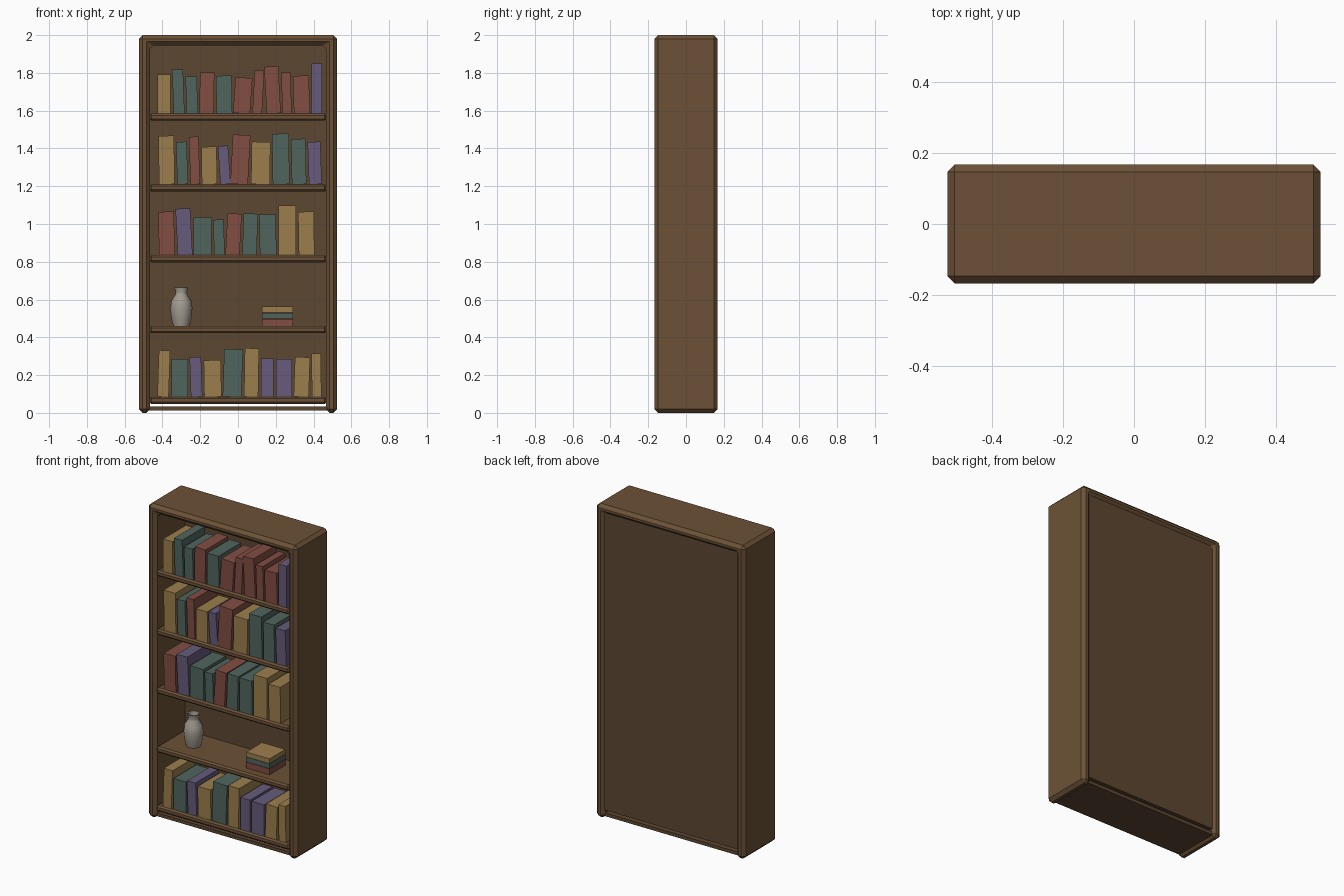
import bpy, bmesh
from math import radians, sin, cos, pi

if "Cube" in bpy.data.objects:
    bpy.data.objects.remove(bpy.data.objects["Cube"])


def material(name, rgb):
    m = bpy.data.materials.new(name)
    m.diffuse_color = (*rgb, 1)
    m.use_nodes = True
    m.node_tree.nodes["Principled BSDF"].inputs["Base Color"].default_value = m.diffuse_color
    return m


WOOD = material("wood", (0.15, 0.083, 0.038))
DARK = material("dark_wood", (0.11, 0.063, 0.032))
CLAY = material("clay", (0.36, 0.33, 0.28))
COVERS = {
    "Y": material("ochre_cover", (0.33, 0.21, 0.075)),
    "R": material("red_cover", (0.22, 0.075, 0.055)),
    "G": material("green_cover", (0.08, 0.13, 0.11)),
    "P": material("purple_cover", (0.135, 0.105, 0.2)),
}


def add_object(name, bm, mat, bevel=0):
    bmesh.ops.recalc_face_normals(bm, faces=bm.faces)
    mesh = bpy.data.meshes.new(name)
    bm.to_mesh(mesh)
    bm.free()
    ob = bpy.data.objects.new(name, mesh)
    bpy.context.collection.objects.link(ob)
    mesh.materials.append(mat)
    if bevel:
        mod = ob.modifiers.new("chamfer", "BEVEL")
        mod.width, mod.segments = bevel, 1
    return ob


def box(name, x, y, z, mat, bevel=0):
    """Box from (low, high) ranges, origin at its centre."""
    bm = bmesh.new()
    bmesh.ops.create_cube(bm, size=1)
    bmesh.ops.scale(bm, vec=(x[1] - x[0], y[1] - y[0], z[1] - z[0]), verts=bm.verts)
    ob = add_object(name, bm, mat, bevel)
    ob.location = (sum(x) / 2, sum(y) / 2, sum(z) / 2)
    return ob


# Outer frame: sides and top as one arch-shaped outline pulled through the depth
W, INNER, DEPTH = 0.525, 0.465, 0.167
outline = [(-W, 0), (-W, 2), (W, 2), (W, 0),
           (INNER, 0), (INNER, 1.945), (-INNER, 1.945), (-INNER, 0)]
bm = bmesh.new()
face = bm.faces.new([bm.verts.new((x, -DEPTH, z)) for x, z in outline])
pulled = bmesh.ops.extrude_face_region(bm, geom=[face], use_keep_orig=True)
bmesh.ops.translate(bm, vec=(0, 2 * DEPTH, 0),
                    verts=[v for v in pulled["geom"] if isinstance(v, bmesh.types.BMVert)])
add_object("frame", bm, WOOD, 0.02)

# Back panel and thin floor board
box("back_panel", (-0.47, 0.47), (0.13, 0.152), (0.052, 1.96), DARK)
box("floor_board", (-0.47, 0.47), (-0.15, 0.15), (0.013, 0.034), DARK)

# Shelves
SHELF_TOPS = [0.085 + 0.375 * i for i in range(5)]
for top in SHELF_TOPS:
    box("shelf", (-0.468, 0.468), (-0.158, 0.135), (top - 0.038, top), WOOD, 0.01)


# Book rows: left edges (plus the row end), heights, and lean in degrees
def book_row(base, colours, edges, heights, leans):
    for i, c in enumerate(colours):
        x = (edges[i], edges[i + 1] - 0.012)
        book = box("book", x, (-0.148, 0.08), (base, base + heights[i]), COVERS[c])
        book.rotation_euler.y = radians(leans[i])


book_row(SHELF_TOPS[4], "YGGRGRRRRRP",
         [-.425, -.345, -.275, -.203, -.115, -.02, .082, .145, .232, .293, .39, .457],
         [.207, .233, .196, .217, .2, .19, .228, .249, .217, .2, .265],
         [0, -2, -2, 1, -1, 4, 3, -3, -2, -2, 0])
book_row(SHELF_TOPS[3], "YGRYPRYGGP",
         [-.42, -.325, -.256, -.193, -.1, -.034, .071, .182, .283, .372, .452],
         [.257, .225, .252, .199, .204, .262, .225, .268, .241, .225],
         [-1, -2, -2, -1, -4, 3, 1, -1, -1, -2])
book_row(SHELF_TOPS[2], "RPGGRGGYY",
         [-.42, -.325, -.235, -.129, -.061, .026, .114, .214, .32, .415],
         [.23, .247, .199, .188, .22, .22, .215, .262, .23],
         [-1, -3, 0, -2, 3, 2, -1, 0, -1])
book_row(SHELF_TOPS[0], "YGPYGYPPYY",
         [-.423, -.351, -.253, -.18, -.077, .034, .121, .2, .298, .39, .452],
         [.246, .199, .21, .194, .252, .257, .204, .2, .21, .23],
         [2, 0, -2, -1, 2, 1, 0, 0, 2, -1])

# Flat stack of three books
for i, c in enumerate("RGY"):
    z = SHELF_TOPS[1] + 0.008 + i * 0.032
    box("stacked_book", (0.128, 0.292), (-0.1, 0.06), (z - (0.008 if i == 0 else 0), z + 0.03), COVERS[c])

# Vase: turned profile with a hollow neck
SIDES = 14
profile = [(0.043, 0), (0.053, 0.04), (0.059, 0.095), (0.052, 0.135), (0.033, 0.165),
           (0.03, 0.178), (0.037, 0.205), (0.03, 0.205), (0.024, 0.17)]
bm = bmesh.new()
rings = [[bm.verts.new((r * cos(2 * pi * k / SIDES), r * sin(2 * pi * k / SIDES), z))
          for k in range(SIDES)] for r, z in profile]
for a, b in zip(rings, rings[1:]):
    for k in range(SIDES):
        n = (k + 1) % SIDES
        bm.faces.new((a[k], a[n], b[n], b[k]))
bm.faces.new(rings[0])
bm.faces.new(rings[-1])
vase = add_object("vase", bm, CLAY)
vase.location = (-0.3, -0.02, SHELF_TOPS[1])
bpy.context.view_layer.objects.active = vase
vase.select_set(True)
bpy.ops.object.shade_smooth_by_angle(angle=radians(50))
